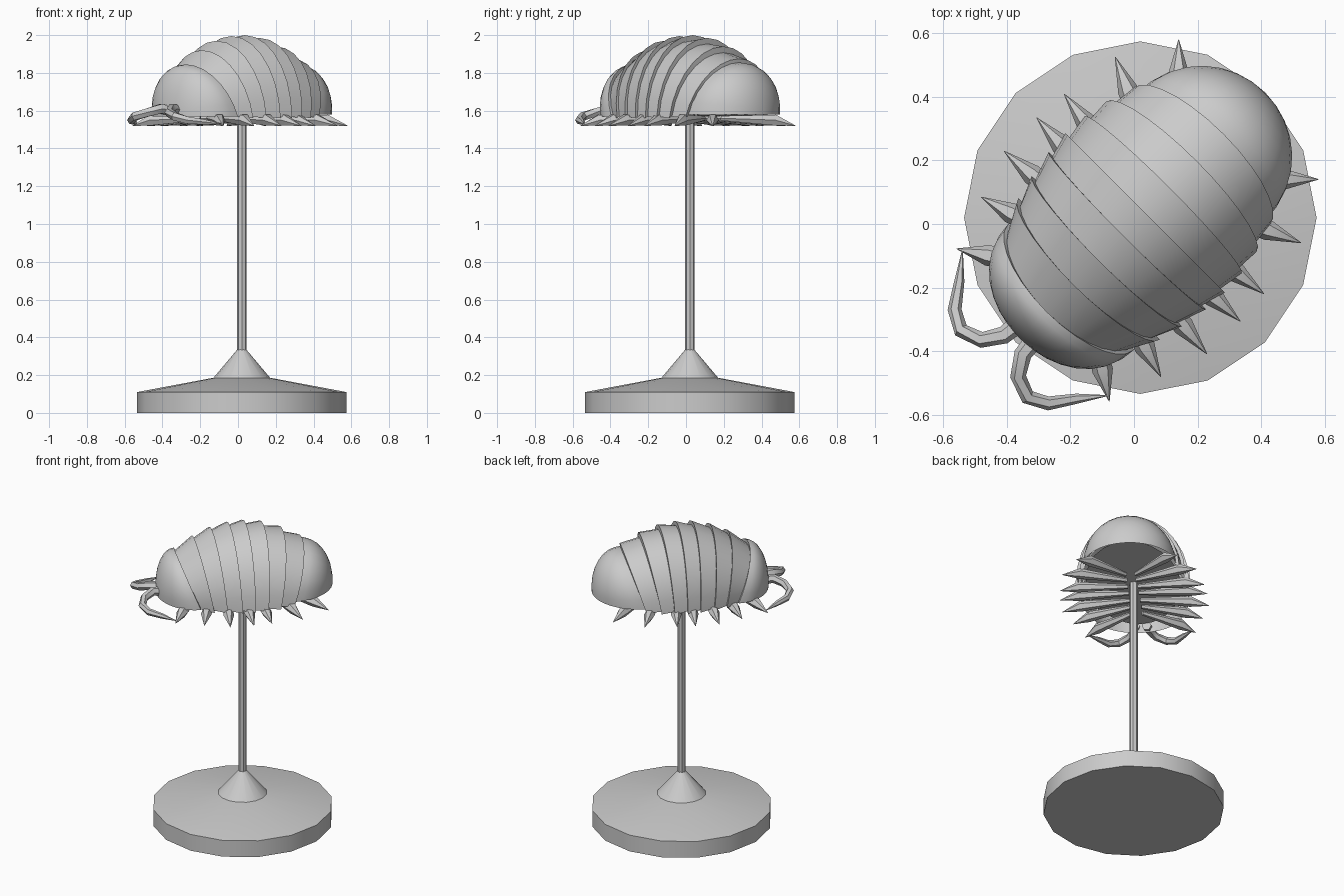
import bpy, math
from mathutils import Vector

if "Cube" in bpy.data.objects:
    bpy.data.objects.remove(bpy.data.objects["Cube"])

grey = bpy.data.materials.new("grey")
grey.diffuse_color = (0.6, 0.6, 0.6, 1)
grey.use_nodes = True
grey.node_tree.nodes["Principled BSDF"].inputs["Base Color"].default_value = grey.diffuse_color
R = math.sqrt(0.5)
N = 14  # facets across the back


def P(u, v, z):
    """u runs head to tail along the diagonal, v across the body."""
    return Vector(((u + v) * R, (u - v) * R, z))


def make(name, verts, faces, angle=35):
    me = bpy.data.meshes.new(name)
    me.from_pydata([tuple(v) for v in verts], [], faces)
    me.materials.append(grey)
    ob = bpy.data.objects.new(name, me)
    bpy.context.collection.objects.link(ob)
    bpy.context.view_layer.objects.active = ob
    ob.select_set(True)
    bpy.ops.object.mode_set(mode='EDIT')
    bpy.ops.mesh.select_all(action='SELECT')
    bpy.ops.mesh.remove_doubles(threshold=0.0005)
    bpy.ops.mesh.normals_make_consistent(inside=False)
    bpy.ops.object.mode_set(mode='OBJECT')
    bpy.ops.object.shade_smooth_by_angle(angle=math.radians(angle))
    ob.select_set(False)
    return ob


def loft(name, rows, closed=False, caps=False, angle=35):
    n = len(rows[0])
    faces = []
    for i in range(len(rows) - 1):
        for j in range(n if closed else n - 1):
            k = (j + 1) % n
            faces.append((i * n + j, i * n + k, (i + 1) * n + k, (i + 1) * n + j))
    if caps:
        faces += [tuple(range(n)), tuple(range((len(rows) - 1) * n, len(rows) * n))]
    return make(name, [p for r in rows for p in r], faces, angle)


def arch(ur, ub, w, top, zb):
    """Half-ellipse rib, leaning from ub at the rim to ur at the ridge."""
    row = []
    for j in range(N + 1):
        t = math.pi * j / N
        s = math.sin(t)
        row.append(P(ub + (ur - ub) * s, w * math.cos(t), zb + (top - zb) * s))
    return row


def lathe(name, profile, n):
    rows = [[Vector((0.02 + r * math.sin(2 * math.pi * j / n),
                     0.02 + r * math.cos(2 * math.pi * j / n), z))
             for j in range(n)] for r, z in profile]
    return loft(name, rows, True, True)


def tube(name, pts, radii, n=6):
    rows = []
    for i, p in enumerate(pts):
        d = (pts[min(i + 1, len(pts) - 1)] - pts[max(i - 1, 0)]).normalized()
        a = d.cross(Vector((0, 0, 1))).normalized()
        b = a.cross(d)
        rows.append([p + radii[i] * (a * math.cos(2 * math.pi * j / n)
                     + b * math.sin(2 * math.pi * j / n)) for j in range(n)])
    return loft(name, rows, True, True, 40)


# stand
lathe("base", [(0.555, 0), (0.555, 0.11), (0.155, 0.185)], 16)
lathe("flare", [(0.155, 0.18), (0.02, 0.34)], 16)
lathe("rod", [(0.026, 0.32), (0.026, 1.64)], 8)

# ribs: ridge u, rim u, half width, ridge height
ribs = [(-.39, -.28, .28, 1.845), (-.27, -.20, .315, 1.92), (-.16, -.12, .335, 1.97),
        (-.05, -.03, .35, 1.995), (.05, .05, .355, 2.0), (.16, .13, .35, 1.985),
        (.28, .21, .335, 1.94), (.40, .30, .305, 1.875)]

# overlapping back plates, each raised at its rear edge
for i in range(7):
    a, b = ribs[i], ribs[i + 1]
    loft("back_plate_%d" % (i + 1), [
        arch(a[0] - .01, a[1] - .01, a[2] - .02, a[3] - .03, 1.57),
        arch(b[0], b[1], b[2], b[3], 1.56),
        arch(b[0], b[1], b[2] - .03, b[3] - .04, 1.58)])


# rounded ends of the body
def dome(name, rib, end, zb, inset, lip):
    rows = []
    ur, ub, w, top = rib
    w, top = w - inset, top - inset
    if lip:
        rows.append(arch(ur, ub, w - .03, top - .04, zb + .02))
    for k in range(9):
        f = math.pi / 2 * k / 8
        s, c = math.sin(f), math.cos(f)
        rows.append(arch(ur + (end - ur) * s, ub + (end - ub) * s, w * c,
                         zb + (top - zb) * c ** .85 if k < 8 else zb, zb))
    return loft(name, rows, angle=50)


dome("head", ribs[0], -.51, 1.57, 0, True)
dome("tail", ribs[7], .585, 1.58, .02, False)

# underside
rim = [P(.04 + .51 * math.cos(2 * math.pi * j / 24),
         .29 * math.sin(2 * math.pi * j / 24), 1.61) for j in range(24)]
make("belly", rim, [tuple(range(24))])

# legs: root u, tip u, tip v
legs = [(-.25, -.45, .34), (-.17, -.28, .40), (-.09, -.127, .452), (.0, .02, .453),
        (.08, .134, .445), (.16, .33, .414), (.23, .51, .311)]
for side, label in ((1, "right"), (-1, "left")):
    for i, (u0, u1, v1) in enumerate(legs):
        root = P(u0, .03 * side, 1.56)
        tip = P(u1, v1 * side, 1.52)
        knee = root.lerp(tip, .73)
        knee.z = 1.55
        tube("%s_leg_%d" % (label, i + 1), [root, knee, tip], [.014, .033, .001])

    # hooked feelers
    path = [(-.31, -.36, 1.60), (-.35, -.41, 1.61), (-.365, -.48, 1.59), (-.335, -.545, 1.57),
            (-.27, -.565, 1.55), (-.18, -.55, 1.54), (-.08, -.54, 1.53)]
    pts = [Vector((x, y, z)) if side > 0 else Vector((y, x, z)) for x, y, z in path]
    tube(label + "_feeler", pts, [.03, .028, .025, .024, .022, .016, .001])
